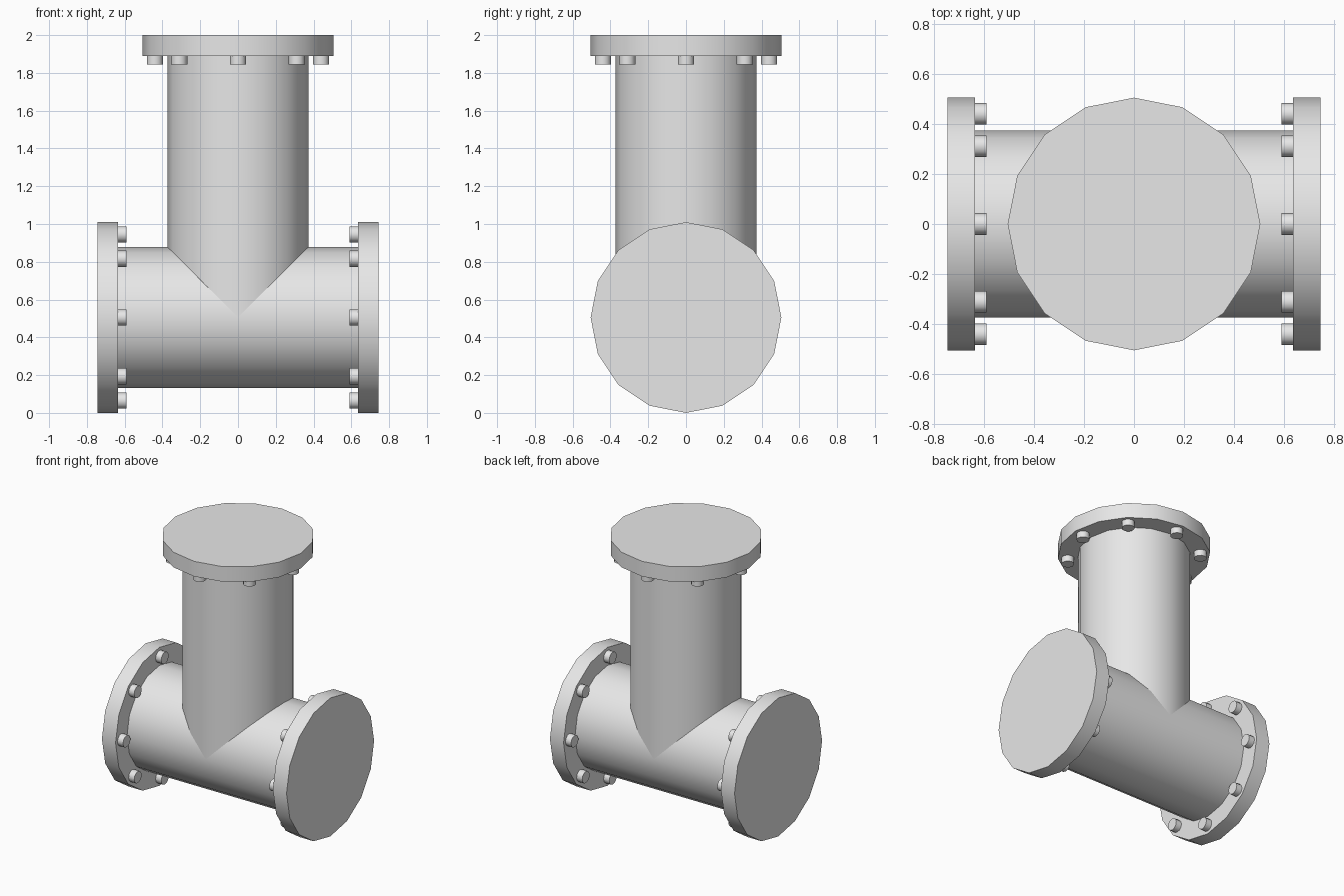
import bpy
from math import pi, cos, sin
from mathutils import Matrix, Vector

cube = bpy.data.objects.get("Cube")
if cube:
    bpy.data.objects.remove(cube, do_unlink=True)

GREY = (0.8, 0.8, 0.8, 1.0)
steel = bpy.data.materials.new("grey_steel")
steel.use_nodes = True
steel.diffuse_color = GREY
steel.node_tree.nodes["Principled BSDF"].inputs["Base Color"].default_value = GREY

AXIS_Z = 0.505          # height of the horizontal pipe's axis
PIPE_R, FLANGE_R = 0.373, 0.505
FLANGE_T = 0.11
BOLT_R, BOLT_H, BOLT_CIRCLE = 0.043, 0.045, 0.44


def cylinder(name, radius, start, end, frame, offset=(0, 0), sides=16):
    """Cylinder along the frame's z axis with a vertex on the frame's y axis."""
    bpy.ops.mesh.primitive_cylinder_add(vertices=sides, radius=radius, depth=end - start)
    obj = bpy.context.object
    obj.name = name
    obj.matrix_world = frame @ Matrix.Translation((*offset, (start + end) / 2))
    obj.data.materials.append(steel)
    bpy.ops.object.shade_smooth_by_angle(angle=pi / 5)
    return obj


# Port frames: each points outward from the centre of the tee
centre = Matrix.Translation(Vector((0, 0, AXIS_Z)))
ports = {
    "top": (centre, 2 - AXIS_Z),
    "left": (centre @ Matrix.Rotation(pi / 2, 4, "Y"), 0.745),
    "right": (centre @ Matrix.Rotation(-pi / 2, 4, "Y"), 0.745),
}

# Pipes: one straight run and one branch rising from its middle
cylinder("run_pipe", PIPE_R, -0.66, 0.66, ports["left"][0])
cylinder("branch_pipe", PIPE_R, 0, 1.41, ports["top"][0])

# Blind flanges with a ring of bolts on the inner face
for side, (frame, reach) in ports.items():
    inner = reach - FLANGE_T
    cylinder(side + "_flange", FLANGE_R, inner, reach, frame)
    for i in range(8):
        a = i * pi / 4
        cylinder(f"{side}_bolt_{i + 1}", BOLT_R, inner - BOLT_H, inner + 0.01, frame,
                 (BOLT_CIRCLE * cos(a), BOLT_CIRCLE * sin(a)), 12)
